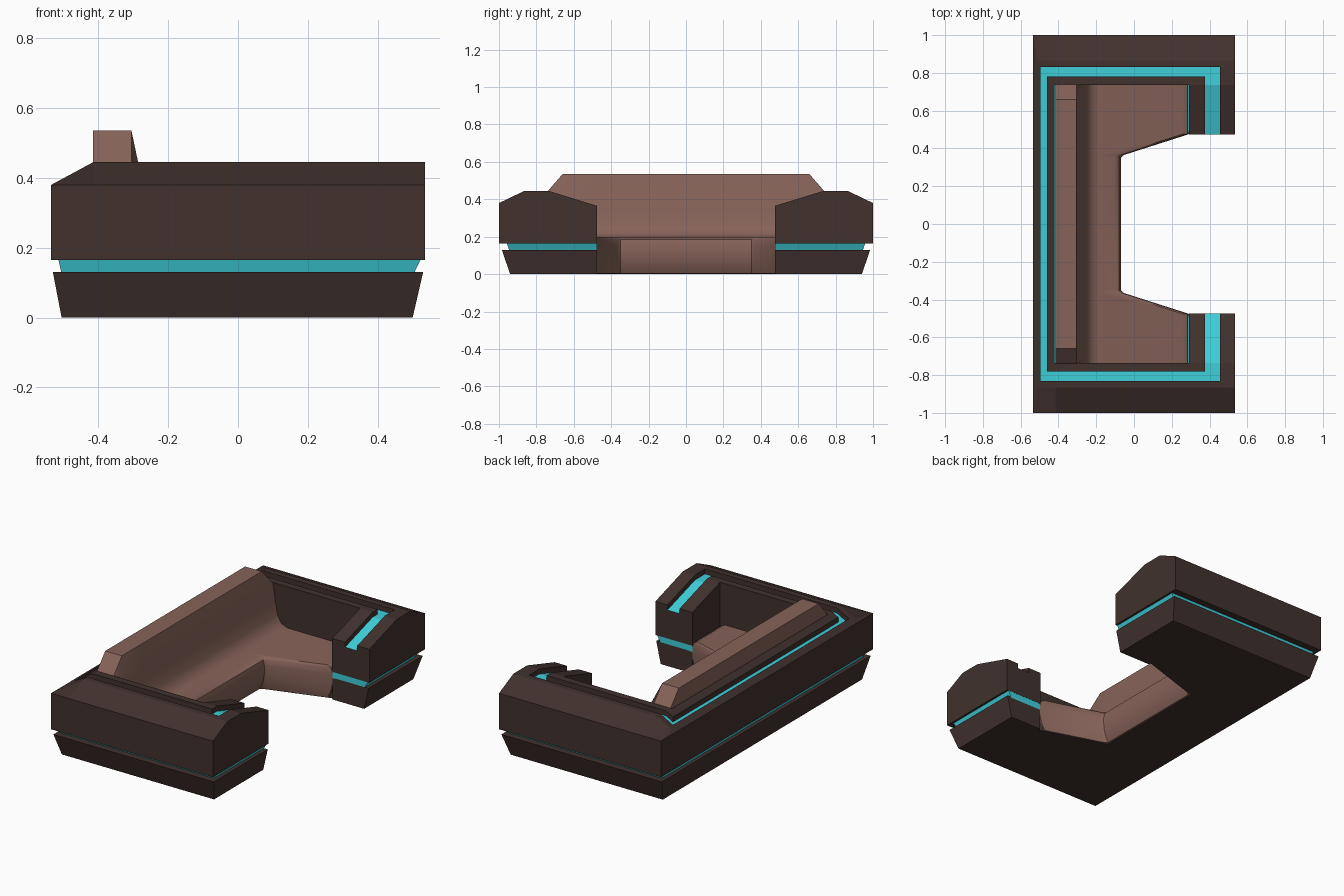
import bpy, bmesh, math

if "Cube" in bpy.data.objects:
    bpy.data.objects.remove(bpy.data.objects["Cube"])


def material(name, rgb):
    m = bpy.data.materials.new(name)
    m.diffuse_color = (*rgb, 1)
    m.use_nodes = True
    m.node_tree.nodes["Principled BSDF"].inputs["Base Color"].default_value = m.diffuse_color
    return m


DARK = material("dark_shell", (0.052, 0.031, 0.027))
GLOW = material("cyan_trim", (0.05, 0.63, 0.71))
BROWN = material("brown_cushion", (0.24, 0.125, 0.10))


def finish(name, bm, mats, mirror=False):
    bmesh.ops.remove_doubles(bm, verts=bm.verts, dist=0.0005)
    bmesh.ops.recalc_face_normals(bm, faces=bm.faces)
    me = bpy.data.meshes.new(name)
    bm.to_mesh(me)
    bm.free()
    ob = bpy.data.objects.new(name, me)
    bpy.context.collection.objects.link(ob)
    for m in mats:
        me.materials.append(m)
    if mirror:
        mod = ob.modifiers.new("mirror", 'MIRROR')
        mod.use_axis = (False, True, False)
    return ob


def loft(sections, glow_index=None):
    """Skin closed sections that start on y = 0; cap only the last one."""
    bm = bmesh.new()
    rings = [[bm.verts.new(p) for p in s] for s in sections]
    n = len(rings[0])
    for a, b in zip(rings, rings[1:]):
        for i in range(n):
            j = (i + 1) % n
            f = bm.faces.new((a[i], a[j], b[j], b[i]))
            f.material_index = int(i == glow_index)
    bm.faces.new(rings[-1])
    return bm


# Upper frame: profile swept round the C, with a glowing groove in its top
def height(x, y):
    z = min(0.445, 0.38 + (x + 0.535) * 0.54, 0.38 + (1 - y) * 0.48)
    if x > 0.2 and y < 0.735:
        z = min(z, 0.445 - (0.735 - y) * 0.308)
    return z


# track: back x, side y, front x, drop below top (None = underside)
tracks = [(-0.535, 1, 0.535, None), (-0.535, 1, 0.535, 0),
          (-0.512, 0.865, 0.49, 0),
          (-0.495, 0.83, 0.455, 0), (-0.495, 0.83, 0.455, 0.03),
          (-0.46, 0.78, 0.375, 0.03), (-0.46, 0.78, 0.375, 0),
          (-0.42, 0.737, 0.29, 0), (-0.42, 0.737, 0.29, None)]


def frame_section(k):
    out = []
    for bx, sy, fx, drop in tracks:
        x, y = [(bx, 0), (bx, sy), (-0.415, sy), (fx, sy), (fx, min(sy, 0.865)),
                (fx, min(sy, 0.735)), (fx, 0.475)][k]
        out.append((x, y, 0.165 if drop is None else height(x, y) - drop))
    return out


finish("upper_frame", loft([frame_section(k) for k in range(7)], 4),
       [DARK, GLOW], mirror=True)


# Plinth and glowing seam: tapered C-shaped slabs
def slab(name, low, high, mat):
    bm = bmesh.new()
    rings = []
    for bx, fx, sy, z in (low, high):
        half = [(bx, sy), (fx, sy), (fx, 0.476), (0.29, 0.476),
                (0.288, 0.49), (-0.115, 0.365)]
        pts = half + [(x, -y) for x, y in reversed(half)]
        rings.append([bm.verts.new((x, y, z)) for x, y in pts])
    a, b = rings
    for i in range(len(a)):
        j = (i + 1) % len(a)
        bm.faces.new((a[i], a[j], b[j], b[i]))
    bm.faces.new(a)
    bm.faces.new(b)
    finish(name, bm, [mat])


slab("plinth", (-0.505, 0.50, 0.94, 0), (-0.53, 0.53, 0.985, 0.13), DARK)
slab("seam_light", (-0.505, 0.503, 0.945, 0.125), (-0.515, 0.525, 0.96, 0.17), GLOW)


# One-piece seat and backrest cushion
def cushion_section(y, front, top):
    pts = [(-0.415, 0.15), (-0.415, top), (-0.305, top),
           (-0.285, min(0.44, top - 0.005)), (-0.27, 0.34), (-0.255, 0.26),
           (-0.23, 0.215), (-0.19, 0.198), (front - 0.035, 0.198),
           (front - 0.01, 0.185), (front, 0.15), (front - 0.002, 0.09),
           (front - 0.014, 0.04), (front - 0.035, 0.004), (-0.4, 0.004)]
    return [(x, y, z) for x, z in pts]


stations = [(0, -0.07, 0.535), (0.35, -0.07, 0.535), (0.365, -0.055, 0.535),
            (0.476, 0.292, 0.535), (0.66, 0.292, 0.535), (0.738, 0.292, 0.445)]
cushion = finish("seat_cushion", loft([cushion_section(*s) for s in stations]),
                 [BROWN], mirror=True)
bpy.context.view_layer.objects.active = cushion
cushion.select_set(True)
bpy.ops.object.shade_smooth_by_angle(angle=math.radians(40))
